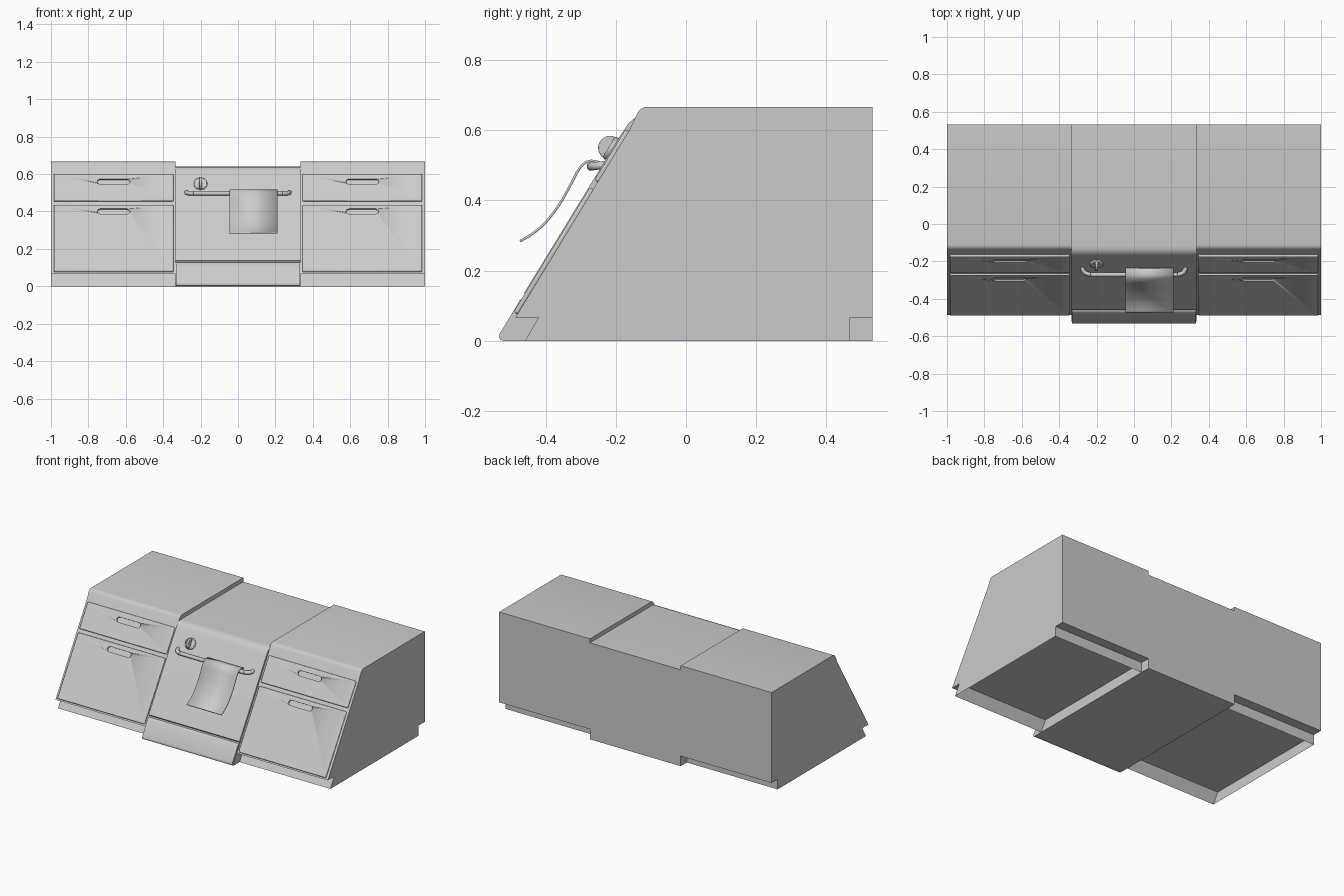
import bpy, bmesh, math
from mathutils import Matrix, Vector

if "Cube" in bpy.data.objects:
    bpy.data.objects.remove(bpy.data.objects["Cube"])

K = 0.613                      # slope of the leaning front (dy/dz)
L = math.hypot(1, K)
# slope frame: x along width, y up the leaning front, z outwards
SLOPE = Matrix(((1, 0, 0, 0), (0, K / L, -1 / L, -0.542), (0, 1 / L, K / L, 0), (0, 0, 0, 1)))
# side frame: profile given as (y, z), extruded along x
SIDE = Matrix(((0, 0, 1, 0), (1, 0, 0, 0), (0, 1, 0, 0), (0, 0, 0, 1)))


def finish(name, bm, smooth=True):
    bmesh.ops.recalc_face_normals(bm, faces=bm.faces)
    me = bpy.data.meshes.new(name)
    bm.to_mesh(me)
    bm.free()
    ob = bpy.data.objects.new(name, me)
    bpy.context.collection.objects.link(ob)
    if smooth:
        bpy.ops.object.select_all(action='DESELECT')
        ob.select_set(True)
        bpy.context.view_layer.objects.active = ob
        bpy.ops.object.shade_smooth_by_angle(angle=math.radians(35))
    return ob


def prism(name, pts, c0, c1, mat, bevel=0, caps=True):
    bm = bmesh.new()
    a = [bm.verts.new(mat @ Vector((p[0], p[1], c0))) for p in pts]
    b = [bm.verts.new(mat @ Vector((p[0], p[1], c1))) for p in pts]
    n = len(pts)
    for i in range(n):
        j = (i + 1) % n
        bm.faces.new((a[i], a[j], b[j], b[i]))
    if caps:
        bm.faces.new(a)
        bm.faces.new(b)
    ob = finish(name, bm)
    if bevel:
        m = ob.modifiers.new("bevel", 'BEVEL')
        m.width, m.segments, m.limit_method = bevel, 2, 'ANGLE'
    return ob


def panel(name, x0, x1, z0, z1, w0, w1, bevel):
    return prism(name, [(x0, z0 * L), (x1, z0 * L), (x1, z1 * L), (x0, z1 * L)], w0, w1, SLOPE, bevel)


def pill(cx, cz, length, r, n=8):
    pts = []
    for s, start in ((1, -90), (-1, 90)):
        for i in range(n + 1):
            t = math.radians(start + 180 * i / n)
            pts.append((cx + s * (length / 2 - r) + r * math.cos(t), cz * L + r * math.sin(t)))
    return pts


def spline(pts, n=5):
    p = [Vector(q) for q in pts]
    p = [2 * p[0] - p[1]] + p + [2 * p[-1] - p[-2]]
    out = []
    for i in range(1, len(p) - 2):
        a, b, c, d = p[i - 1:i + 3]
        for k in range(n):
            t = k / n
            out.append(0.5 * (2 * b + (c - a) * t + (2 * a - 5 * b + 4 * c - d) * t * t
                              + (3 * b - a - 3 * c + d) * t ** 3))
    return out + [p[-2]]


# side cabinets
for side, s in (("left", -1), ("right", 1)):
    x0, x1 = sorted((s * 0.333, s * 1.0))
    prism(side + "_cabinet", [(0.531, 0.067), (0.531, 0.667), (-0.112, 0.667), (-0.122, 0.665),
                              (-0.131, 0.659), (-0.138, 0.65), (-0.159, 0.605), (-0.486, 0.067)], x0, x1, SIDE)
    # open plinth walls, bottom left hollow
    bm = bmesh.new()
    lo = [bm.verts.new(v) for v in ((x0, -0.459, 0), (x1, -0.459, 0), (x1, 0.467, 0), (x0, 0.467, 0))]
    hi = [bm.verts.new(v) for v in ((x0, -0.42, .067), (x1, -0.42, .067), (x1, .467, .067), (x0, .467, .067))]
    for i in range(4):
        j = (i + 1) % 4
        bm.faces.new((lo[i], lo[j], hi[j], hi[i]))
    finish(side + "_plinth", bm, False)
    # drawer and door fronts with recessed pill grips
    a, b = sorted((s * 0.345, s * 0.985))
    for part, z0, z1, gz in (("drawer", 0.458, 0.603, 0.56), ("door", 0.082, 0.438, 0.401)):
        front = panel(f"{side}_{part}_front", a, b, z0, z1, -0.0155, 0.0, 0.006)
        cut = prism(f"{side}_{part}_grip_cutter", pill(s * 0.665, gz, 0.175, 0.016), -0.010, 0.02, SLOPE)
        cut.hide_render = True
        cut.hide_set(True)
        cut.display_type = 'WIRE'
        m = front.modifiers.new("grip", 'BOOLEAN')
        m.operation, m.object, m.solver = 'DIFFERENCE', cut, 'EXACT'

# oven body in the middle, with rounded top edge
prism("oven_body", [(0.531, 0), (0.531, 0.64), (-0.115, 0.64), (-0.135, 0.638), (-0.15, 0.632), (-0.162, 0.622),
                    (-0.172, 0.608), (-0.184, 0.59), (-0.461, 0.137), (-0.455, 0.128), (-0.52, 0.02), (-0.51, 0)],
      -0.333, 0.333, SIDE)
# lower oven drawer
prism("oven_lower_drawer", [(-0.44, 0.118), (-0.463, 0.122), (-0.469, 0.12), (-0.475, 0.113), (-0.531, 0.02),
                            (-0.533, 0.012), (-0.53, 0.004), (-0.522, 0.0), (-0.48, 0.0)], -0.331, 0.331, SIDE)

# towel bar bent back to the door at both ends
half = [(0.275, -0.225, 0.502), (0.274, -0.243, 0.500), (0.262, -0.260, 0.498), (0.235, -0.270, 0.497),
        (0.19, -0.271, 0.497)]
path = spline(half + [(-x, y, z) for x, y, z in reversed(half)])
cu = bpy.data.curves.new("towel_bar", 'CURVE')
cu.dimensions, cu.bevel_depth, cu.bevel_resolution, cu.use_fill_caps = '3D', 0.012, 3, True
sp = cu.splines.new('POLY')
sp.points.add(len(path) - 1)
for pt, co in zip(sp.points, path):
    pt.co = (*co, 1)
sp.use_smooth = True
bpy.context.collection.objects.link(bpy.data.objects.new("towel_bar", cu))

# towel draped over the bar
line = spline([(-0.238, 0.503), (-0.255, 0.511), (-0.28, 0.511), (-0.303, 0.492), (-0.325, 0.452),
               (-0.358, 0.393), (-0.398, 0.34), (-0.435, 0.307), (-0.473, 0.284)])
bm = bmesh.new()
rows = [[bm.verts.new((x, p.x, p.y)) for x in (-0.045, 0.21)] for p in line]
for r, q in zip(rows, rows[1:]):
    bm.faces.new((r[0], r[1], q[1], q[0]))
towel = finish("towel", bm)
m = towel.modifiers.new("thickness", 'SOLIDIFY')
m.thickness, m.offset = 0.007, 0

# round knob: disc plus raised grip with an arched outline
disc = [(-0.2 + 0.036 * math.cos(t), 0.545 * L + 0.036 * math.sin(t))
        for t in (2 * math.pi * i / 32 for i in range(32))]
prism("knob_disc", disc, -0.008, 0.014, SLOPE, 0.005)
kn = SLOPE @ Matrix.Translation((-0.2, 0.545 * L, 0.01)) @ SIDE
arch = [(0.034 * math.cos(t), 0.034 * math.sin(t)) for t in (math.pi * i / 16 for i in range(17))]
prism("knob_grip", arch, -0.008, 0.008, kn, 0.003)
